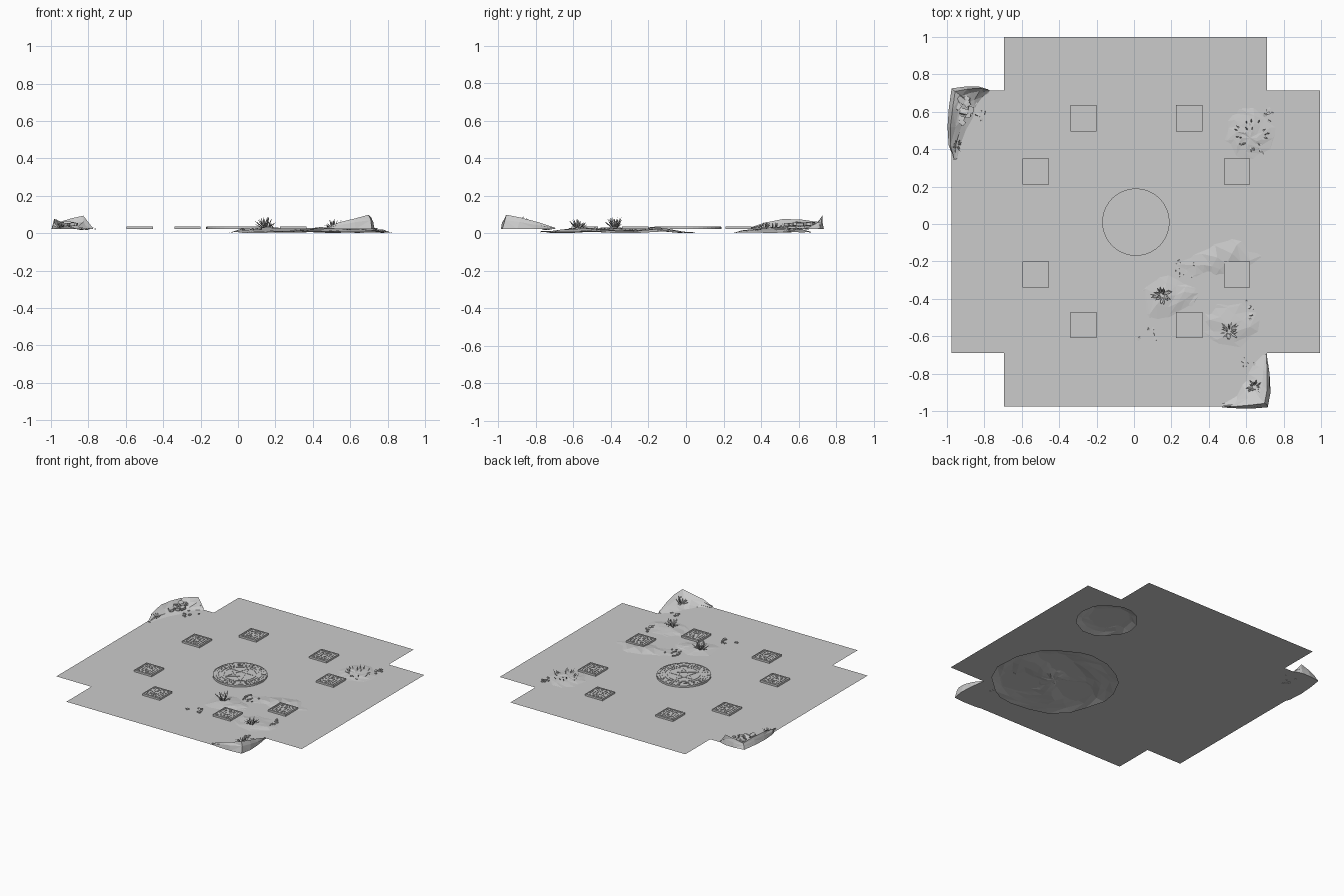
import bpy, bmesh, math, random
from mathutils import Matrix, Vector

random.seed(4)
rnd = random.uniform
FLOOR = 0.02
TOP = 0.033

if "Cube" in bpy.data.objects:
    bpy.data.objects.remove(bpy.data.objects["Cube"], do_unlink=True)

stone = bpy.data.materials.new("grey stone")
stone.use_nodes = True
grey = (0.6, 0.6, 0.6, 1)
stone.diffuse_color = grey
stone.node_tree.nodes["Principled BSDF"].inputs["Base Color"].default_value = grey


def finish(name, bm, location=(0, 0, 0), closed=True):
    if closed:
        bmesh.ops.recalc_face_normals(bm, faces=bm.faces)
    mesh = bpy.data.meshes.new(name)
    bm.to_mesh(mesh)
    bm.free()
    mesh.materials.append(stone)
    obj = bpy.data.objects.new(name, mesh)
    obj.location = location
    bpy.context.collection.objects.link(obj)
    return obj


def box(bm, centre, size, angle=0.0, tilt=0.0):
    m = (Matrix.Translation(centre) @ Matrix.Rotation(angle, 4, 'Z')
         @ Matrix.Rotation(tilt, 4, 'X') @ Matrix.Diagonal((*size, 1)))
    bmesh.ops.create_cube(bm, size=1, matrix=m)


def bar(bm, a, b, width=0.003, z=TOP, height=0.005):
    d = Vector(b) - Vector(a)
    mid = (Vector(a) + Vector(b)) / 2
    box(bm, (mid.x, mid.y, z), (d.length + width * 0.6, width, height), math.atan2(d.y, d.x))


def polar(r, a):
    return (r * math.cos(a), r * math.sin(a))


# Floor: a cross-shaped sheet with square corner notches
x0, x1, y0, y1 = -0.975, 0.995, -0.975, 1.0
a0, a1, b0, b1 = -0.695, 0.71, -0.69, 0.715
bm = bmesh.new()
outline = [(a0, y0), (a1, y0), (a1, b0), (x1, b0), (x1, b1), (a1, b1),
           (a1, y1), (a0, y1), (a0, b1), (x0, b1), (x0, b0), (a0, b0)]
bm.faces.new([bm.verts.new((x, y, FLOOR)) for x, y in outline])
finish("floor", bm, closed=False)


# Square plinths with a raised rim and broken meander relief
def plinth(name, x, y):
    bm = bmesh.new()
    box(bm, (0, 0, 0.0275), (0.14, 0.14, 0.011))
    for k in range(4):
        turn = Matrix.Rotation(k * math.pi / 2, 2)
        side = lambda r, s, e, w: bar(bm, turn @ Vector((s, -r)), turn @ Vector((e, -r)), w)
        side(0.067, -0.066, 0.066, 0.006)
        for r in (0.054, 0.036, 0.018):
            s = -r
            while s < r - 0.008:
                e = min(s + rnd(0.01, 0.03), r)
                side(r, s, e, 0.003)
                s = e + rnd(0.006, 0.016)
    finish(name, bm, (x, y, 0))


for i, (x, y) in enumerate([(-0.27, 0.565), (0.295, 0.565), (-0.525, 0.28), (0.55, 0.28),
                            (-0.525, -0.27), (0.55, -0.27), (-0.27, -0.54), (0.295, -0.54)]):
    plinth(f"plinth_{i + 1}", x, y)

# Round dais with rings, dashes and a five-pointed star
bm = bmesh.new()
bmesh.ops.create_cone(bm, cap_ends=True, segments=40, radius1=0.18, radius2=0.18, depth=0.012,
                      matrix=Matrix.Translation((0, 0, 0.0275)))
for r, w in ((0.175, 0.005), (0.127, 0.004), (0.107, 0.005)):
    for k in range(40):
        bar(bm, polar(r, k * math.tau / 40), polar(r, (k + 1) * math.tau / 40), w)
for r in (0.16, 0.142):
    for k in range(24):
        a = (k + rnd(0, 0.4)) * math.tau / 24
        bar(bm, polar(r, a), polar(r, a + rnd(0.08, 0.17)))
for k in range(12):
    a = k * math.tau / 12
    bar(bm, polar(0.142, a), polar(0.172, a))
for k in range(5):
    a = math.pi / 2 + k * math.tau / 5
    bar(bm, polar(0.103, a), polar(0.103, a + 2 * math.tau / 5), 0.007)
finish("star_dais", bm, (0.01, 0.01, 0))


# Sand drifts: thin sheets that rise through the floor
def bump_height(x, y, bumps):
    z = 0
    for bx, by, sx, sy, amp, turn in bumps:
        u = (x - bx) * math.cos(turn) + (y - by) * math.sin(turn)
        v = (y - by) * math.cos(turn) - (x - bx) * math.sin(turn)
        z = max(z, amp * math.exp(-(u / sx) ** 2 / 2 - (v / sy) ** 2 / 2))
    return z


def drift(name, cx, cy, radius, rings, sides, bumps):
    bm = bmesh.new()
    previous = None
    middle = bm.verts.new((cx, cy, 0.009 + bump_height(cx, cy, bumps)))
    for j in range(1, rings + 1):
        ring = []
        for k in range(sides):
            a = (k + rnd(-0.25, 0.25)) * math.tau / sides
            r = radius * (j + rnd(-0.2, 0.05)) / rings
            x, y = cx + r * math.cos(a), cy + r * math.sin(a)
            z = rnd(0, 0.012) if j == rings else 0.009 + bump_height(x, y, bumps) + rnd(-0.003, 0.003)
            ring.append(bm.verts.new((x, y, z)))
        ring[0].co.z = 0 if j == rings else ring[0].co.z
        for k in range(sides):
            n = (k + 1) % sides
            if previous:
                bm.faces.new((previous[k], ring[k], ring[n]))
                bm.faces.new((previous[k], ring[n], previous[n]))
            else:
                bm.faces.new((middle, ring[k], ring[n]))
        previous = ring
    finish(name, bm, closed=False)


main_bumps = [(0.18, -0.39, 0.12, 0.08, 0.024, 0.2), (0.47, -0.18, 0.18, 0.06, 0.023, 0.25),
              (0.53, -0.55, 0.13, 0.1, 0.022, -0.3)]
small_bumps = [(0.62, 0.49, 0.11, 0.11, 0.022, 0)]
drift("large_sand_drift", 0.37, -0.37, 0.42, 8, 20, main_bumps)
drift("small_sand_drift", 0.62, 0.46, 0.21, 5, 14, small_bumps)


# Corner rubble heaps lofted along stations: outer point, crest height, inner point
def heap(name, stations):
    profile = [(0, 0), (0.06, 0.6), (0.15, 1), (0.4, 0.6), (0.7, 0.25), (1, 0)]
    bm = bmesh.new()
    rows = []
    for ox, oy, h, ix, iy in stations:
        row = []
        for t, f in profile:
            j = 0.007 if 0 < f < 1 else 0
            row.append(bm.verts.new((ox + (ix - ox) * t + rnd(-j, j), oy + (iy - oy) * t + rnd(-j, j),
                                     FLOOR + 0.002 + h * f * rnd(0.92, 1.04))))
        rows.append(row)
    n = len(profile)
    for p, q in zip(rows, rows[1:]):
        for k in range(n):
            bm.faces.new((p[k], p[(k + 1) % n], q[(k + 1) % n], q[k]))
    bm.faces.new(rows[0])
    bm.faces.new(rows[-1])
    bmesh.ops.triangulate(bm, faces=bm.faces)
    finish(name, bm)


heap("back_right_heap", [
    (-0.965, 0.345, 0.01, -0.945, 0.35), (-0.99, 0.42, 0.035, -0.93, 0.42),
    (-0.997, 0.52, 0.053, -0.9, 0.5), (-0.99, 0.62, 0.05, -0.86, 0.57),
    (-0.975, 0.725, 0.037, -0.85, 0.62), (-0.9, 0.735, 0.056, -0.84, 0.64),
    (-0.83, 0.735, 0.07, -0.81, 0.68), (-0.78, 0.72, 0.01, -0.775, 0.7)])
heap("front_left_heap", [
    (0.47, -0.975, 0.008, 0.48, -0.96), (0.54, -0.985, 0.037, 0.55, -0.92),
    (0.63, -0.987, 0.058, 0.58, -0.86), (0.715, -0.98, 0.078, 0.6, -0.84),
    (0.73, -0.9, 0.064, 0.61, -0.8), (0.725, -0.8, 0.038, 0.64, -0.75),
    (0.71, -0.7, 0.008, 0.69, -0.7)])


# Fallen bricks and pebbles
def scatter(name, x, y, z, spread_x, spread_y, count, size):
    bm = bmesh.new()
    for _ in range(count):
        s = size * rnd(0.6, 1.1)
        box(bm, (x + rnd(-spread_x, spread_x), y + rnd(-spread_y, spread_y), z + s * 0.2),
            (s * 1.4, s, s * 0.6), rnd(0, 3.1), rnd(-0.4, 0.4))
    finish(name, bm)


scatter("fallen_bricks", -0.91, 0.61, 0.042, 0.04, 0.07, 10, 0.03)
scatter("back_right_pebbles", -0.8, 0.6, FLOOR, 0.05, 0.05, 7, 0.014)
scatter("middle_pebbles", 0.27, -0.245, 0.023, 0.06, 0.05, 18, 0.009)
scatter("front_pebbles", 0.07, -0.59, FLOOR, 0.05, 0.03, 6, 0.014)
scatter("side_pebbles", 0.62, -0.45, 0.022, 0.02, 0.06, 6, 0.014)
scatter("front_left_pebbles", 0.61, -0.75, FLOOR, 0.05, 0.03, 7, 0.015)
scatter("front_left_bricks", 0.66, -0.89, 0.04, 0.04, 0.05, 6, 0.018)
scatter("back_left_pebbles", 0.7, 0.58, 0.022, 0.04, 0.05, 7, 0.013)


# Spiky plants: thin three-sided leaves widest in the middle
def plant(name, x, y, z, leaves, length, spread=0.012):
    bm = bmesh.new()
    for k in range(leaves):
        a = k * 2.4 + rnd(-0.3, 0.3)
        lean = rnd(0.25, 1.25)
        size = length * rnd(0.7, 1.05)
        d = Vector((math.sin(lean) * math.cos(a), math.sin(lean) * math.sin(a), math.cos(lean)))
        side = Vector((-math.sin(a), math.cos(a), 0)) * size * 0.1
        up = side.cross(d) * 0.5
        base = Vector((x, y, z)) + Vector((*polar(spread * math.sqrt(rnd(0, 1)), a), 0))
        mid = base + d * size * 0.5
        foot, tip = bm.verts.new(base), bm.verts.new(base + d * size)
        ring = [bm.verts.new(mid + o) for o in (side, -side, up)]
        for i in range(3):
            bm.faces.new((foot, ring[i], ring[i - 1]))
            bm.faces.new((tip, ring[i - 1], ring[i]))
    finish(name, bm)


plant("middle_plant", 0.15, -0.38, 0.026, 26, 0.066)
plant("side_plant", 0.51, -0.575, 0.024, 24, 0.06)
plant("front_left_plant", 0.65, -0.87, 0.04, 22, 0.05)
plant("back_left_plants", 0.63, 0.47, 0.024, 24, 0.042, 0.08)
plant("back_right_plant", -0.945, 0.42, 0.03, 12, 0.035)
